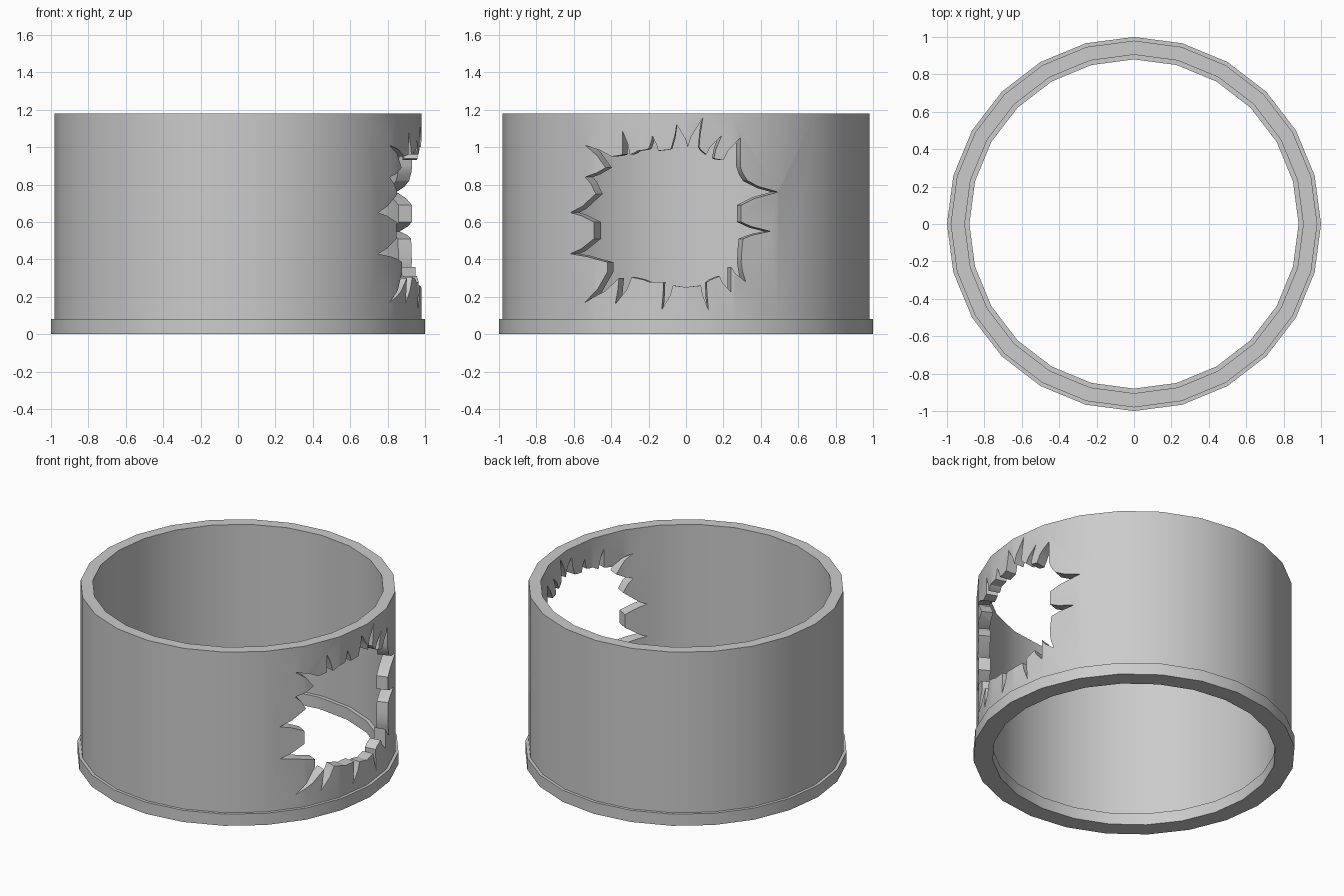
import bpy, bmesh, math

if "Cube" in bpy.data.objects:
    bpy.data.objects.remove(bpy.data.objects["Cube"])

SIDES = 24


def tube(name, r_out, r_in, z0, z1):
    """Ring with a rectangular section, lathed around z."""
    bm = bmesh.new()
    section = [(r_out, z0), (r_out, z1), (r_in, z1), (r_in, z0)]
    rings = []
    for i in range(SIDES):
        a = math.tau * i / SIDES
        rings.append([bm.verts.new((r * math.cos(a), r * math.sin(a), z)) for r, z in section])
    for i in range(SIDES):
        p, q = rings[i], rings[(i + 1) % SIDES]
        for k in range(4):
            m = (k + 1) % 4
            bm.faces.new((p[k], q[k], q[m], p[m]))
    return finish(name, bm)


def finish(name, bm):
    bmesh.ops.recalc_face_normals(bm, faces=bm.faces[:])
    me = bpy.data.meshes.new(name)
    bm.to_mesh(me)
    bm.free()
    ob = bpy.data.objects.new(name, me)
    bpy.context.collection.objects.link(ob)
    return ob


# Ragged hole outline on the outer surface (y, z)
outline = [
    (-.62, .65), (-.49, .60), (-.49, .51), (-.62, .43), (-.42, .385), (-.42, .335),
    (-.54, .17), (-.36, .30), (-.38, .16), (-.29, .305), (-.20, .28), (-.12, .28),
    (-.13, .13), (-.07, .26), (0, .25), (.08, .26), (.12, .13), (.11, .275),
    (.18, .31), (.24, .225), (.24, .36), (.32, .28), (.295, .385), (.305, .51),
    (.45, .55), (.295, .60), (.295, .69), (.49, .76), (.33, .82), (.29, .90),
    (.29, 1.05), (.20, .93), (.15, .94), (.19, 1.06), (.11, .96), (.07, 1.0),
    (.09, 1.155), (.01, 1.0), (-.05, 1.12), (-.08, .99), (-.15, .98), (-.18, 1.06),
    (-.20, .99), (-.26, .98), (-.30, .96), (-.34, 1.085), (-.34, .96), (-.40, .95),
    (-.54, 1.01), (-.43, .89), (-.54, .84), (-.48, .75),
]

# Cutter tapering toward the axis so the torn edges run radially
bm = bmesh.new()
loops = []
for s in (0.6, 1.2):
    loops.append([bm.verts.new((s, s * y / math.sqrt(0.975 ** 2 - y * y), z)) for y, z in outline])
inner, outer = loops
n = len(outline)
bm.faces.new(inner)
bm.faces.new(outer)
for i in range(n):
    j = (i + 1) % n
    bm.faces.new((inner[i], inner[j], outer[j], outer[i]))
bmesh.ops.triangulate(bm, faces=bm.faces[:])
cutter = finish("hole_cutter", bm)

# Cylinder wall and base rim
wall = tube("wall", 0.98, 0.905, 0.06, 1.18)
base = tube("base_rim", 1.0, 0.88, 0.0, 0.08)

# Cut the hole
mod = wall.modifiers.new("hole", 'BOOLEAN')
mod.operation = 'DIFFERENCE'
mod.solver = 'EXACT'
mod.object = cutter
bpy.context.view_layer.objects.active = wall
bpy.ops.object.modifier_apply(modifier=mod.name)
bpy.data.objects.remove(cutter)

# Smooth round sides, sharp rims and torn edges
for ob in (wall, base):
    bpy.ops.object.select_all(action='DESELECT')
    ob.select_set(True)
    bpy.context.view_layer.objects.active = ob
    bpy.ops.object.shade_smooth_by_angle(angle=math.radians(22))
